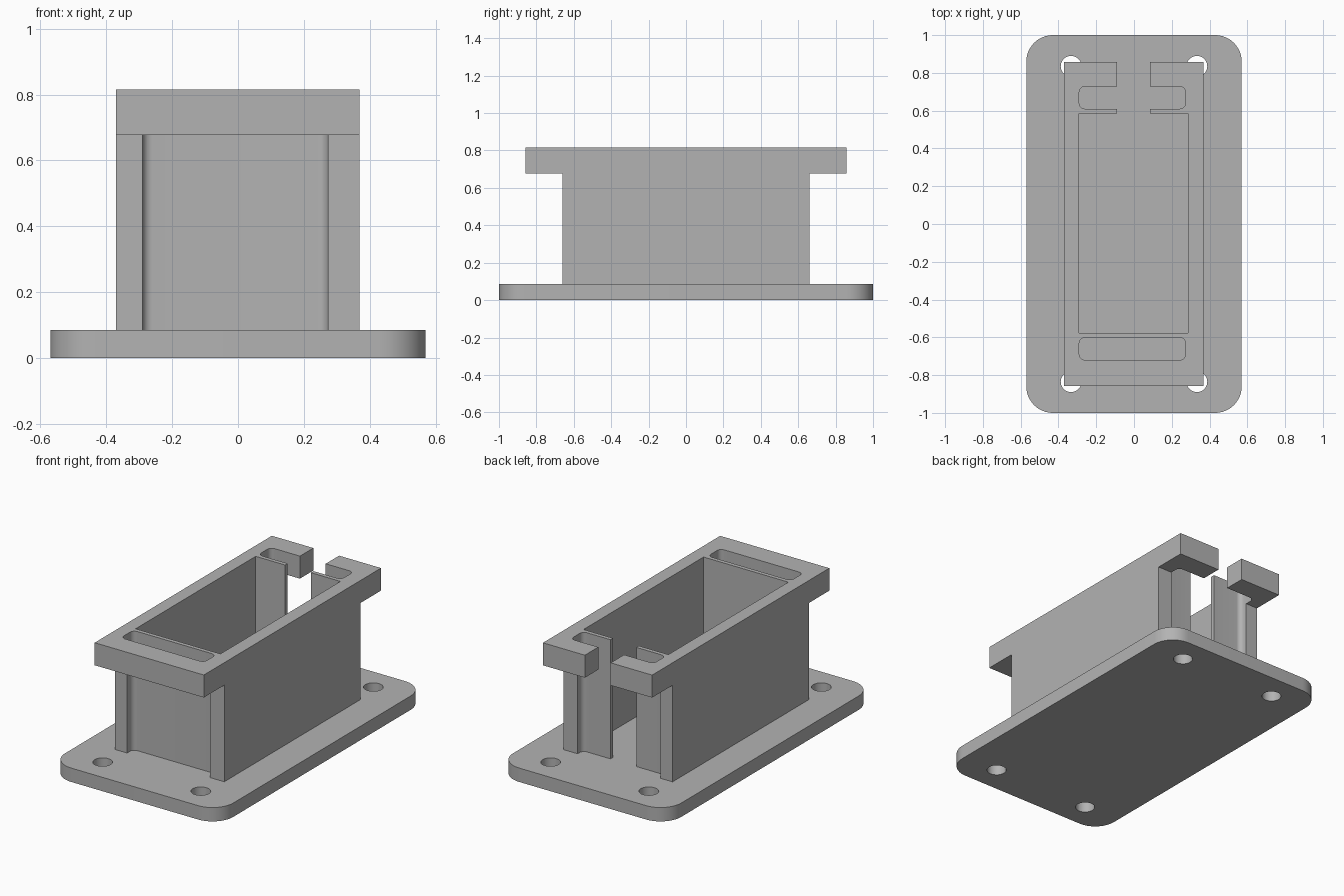
import bpy
import math

cube = bpy.data.objects.get("Cube")
if cube:
    bpy.data.objects.remove(cube, do_unlink=True)

# One plain grey for everything
grey = bpy.data.materials.new("plain grey")
grey.use_nodes = True
colour = (0.45, 0.45, 0.45, 1)
grey.diffuse_color = colour
grey.node_tree.nodes["Principled BSDF"].inputs["Base Color"].default_value = colour

BASE_TOP, LEDGE, TOP = 0.085, 0.677, 0.815


def prism(name, points, depth, place):
    """Solid made by sweeping a closed outline; place maps (u, v, w) to x, y, z."""
    n = len(points)
    verts = [place(u, v, w) for w in depth for u, v in points]
    faces = [tuple(reversed(range(n))), tuple(range(n, 2 * n))]
    faces += [(i, (i + 1) % n, n + (i + 1) % n, n + i) for i in range(n)]
    mesh = bpy.data.meshes.new(name)
    mesh.from_pydata(verts, [], faces)
    mesh.materials.append(grey)
    obj = bpy.data.objects.new(name, mesh)
    bpy.context.collection.objects.link(obj)
    return obj


def upright(name, points, z0, z1):
    return prism(name, points, (z0, z1), lambda u, v, w: (u, v, w))


def rounded_rect(x0, x1, y0, y1, r, steps=10):
    """Counter-clockwise rectangle outline with rounded corners."""
    corners = [(x1 - r, y1 - r), (x0 + r, y1 - r), (x0 + r, y0 + r), (x1 - r, y0 + r)]
    pts = []
    for k, (cx, cy) in enumerate(corners):
        for s in range(steps + 1):
            a = math.pi / 2 * (k + s / steps)
            pts.append((cx + r * math.cos(a), cy + r * math.sin(a)))
    return pts


def rect(x0, x1, y0, y1):
    return [(x0, y0), (x1, y0), (x1, y1), (x0, y1)]


def cut(target, cutter):
    mod = target.modifiers.new("cut", 'BOOLEAN')
    mod.operation = 'DIFFERENCE'
    mod.solver = 'EXACT'
    mod.object = cutter
    bpy.context.view_layer.objects.active = target
    bpy.ops.object.modifier_apply(modifier=mod.name)
    bpy.data.objects.remove(cutter, do_unlink=True)


def smooth(obj):
    bpy.ops.object.select_all(action='DESELECT')
    obj.select_set(True)
    bpy.context.view_layer.objects.active = obj
    bpy.ops.object.shade_smooth_by_angle(angle=math.radians(30))


# Mounting plate with four screw holes
plate = upright("mounting_plate", rounded_rect(-0.57, 0.57, -1, 1, 0.14, 12), 0, BASE_TOP)
for x in (-0.333, 0.333):
    for y in (-0.835, 0.835):
        ring = rounded_rect(x - 0.055, x + 0.055, y - 0.055, y + 0.055, 0.0549, 8)
        cut(plate, upright("hole_cutter", ring, -0.1, 0.2))

# Housing: a T-shaped side profile, overhanging at both ends
half = [(0.66, BASE_TOP), (0.66, LEDGE), (0.858, LEDGE), (0.858, TOP)]
profile = half + [(-y, z) for y, z in reversed(half)]
housing = prism("housing", profile, (-0.371, 0.369), lambda u, v, w: (w, u, v))

# Main pocket, strap slots at both ends, and the gap in the back wall
cutters = [
    rect(-0.29, 0.285, -0.577, 0.585),
    rounded_rect(-0.29, 0.273, -0.72, -0.602, 0.03, 8),
    rounded_rect(-0.29, 0.273, 0.61, 0.728, 0.03, 8),
    rect(-0.09, 0.085, 0.5, 1.0),
]
for outline in cutters:
    cut(housing, upright("housing_cutter", outline, -0.1, 1.0))

smooth(plate)
smooth(housing)
